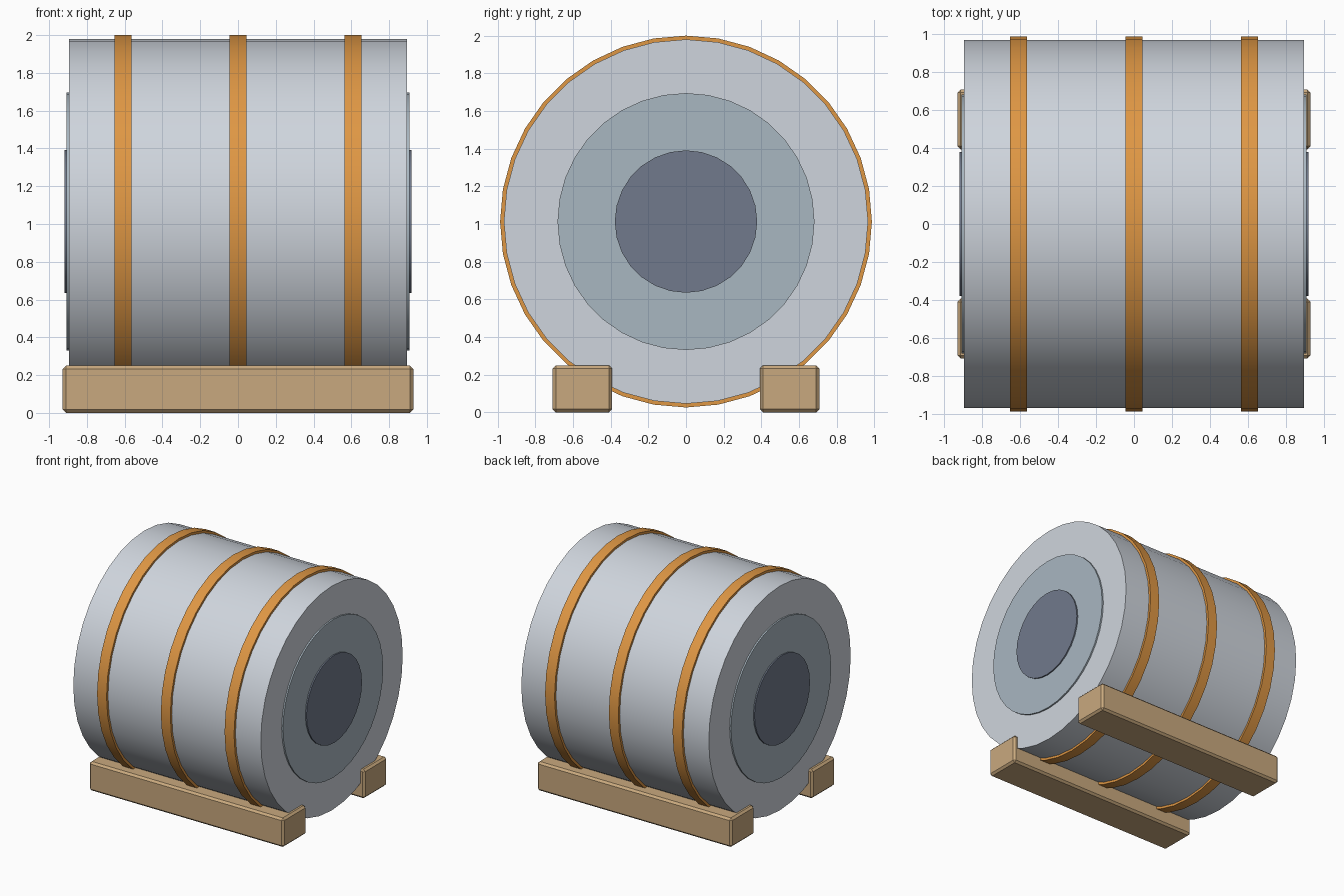
import bpy
import math
from mathutils import Matrix

cube = bpy.data.objects.get("Cube")
if cube:
    bpy.data.objects.remove(cube, do_unlink=True)

AXIS_Z = 1.013


def material(name, rgb):
    """Make a flat material from 0-255 display values."""
    linear = [((c / 255 + 0.055) / 1.055) ** 2.4 for c in rgb] + [1]
    mat = bpy.data.materials.new(name)
    mat.use_nodes = True
    mat.diffuse_color = linear
    mat.node_tree.nodes["Principled BSDF"].inputs["Base Color"].default_value = linear
    return mat


steel = material("steel", (207, 213, 221))
inner_steel = material("inner steel", (169, 183, 193))
dark_core = material("dark core", (113, 122, 140))
strap_orange = material("strap orange", (223, 151, 68))
timber = material("timber", (201, 169, 126))


def drum(name, radius, width, mat, x=0, sides=36):
    """Cylinder lying along x with a corner pointing straight up."""
    bpy.ops.mesh.primitive_cylinder_add(vertices=sides, radius=radius, depth=width)
    obj = bpy.context.object
    obj.name = name
    obj.data.transform(Matrix.Rotation(math.pi / 2, 4, "Y") @ Matrix.Rotation(math.pi / 2, 4, "Z"))
    obj.location = (x, 0, AXIS_Z)
    obj.data.materials.append(mat)
    bpy.ops.object.shade_smooth_by_angle(angle=math.radians(30))
    return obj


# Rolled body with stepped discs at both ends
drum("coil_body", 0.967, 1.788, steel)
drum("inner_ring", 0.682, 1.814, inner_steel)
drum("core", 0.378, 1.836, dark_core, sides=28)

# Straps around the body
for label, x in (("right", -0.608), ("middle", 0), ("left", 0.608)):
    drum(label + "_strap", 0.987, 0.09, strap_orange, x)

# Chamfered timber beams underneath
for label, y in (("front", -0.55), ("back", 0.55)):
    bpy.ops.mesh.primitive_cube_add(size=1, location=(0, y, 0.125))
    beam = bpy.context.object
    beam.name = label + "_beam"
    beam.data.transform(Matrix.Diagonal((1.856, 0.316, 0.25, 1)))
    beam.data.materials.append(timber)
    bevel = beam.modifiers.new("chamfer", "BEVEL")
    bevel.width = 0.017
    bevel.segments = 1
